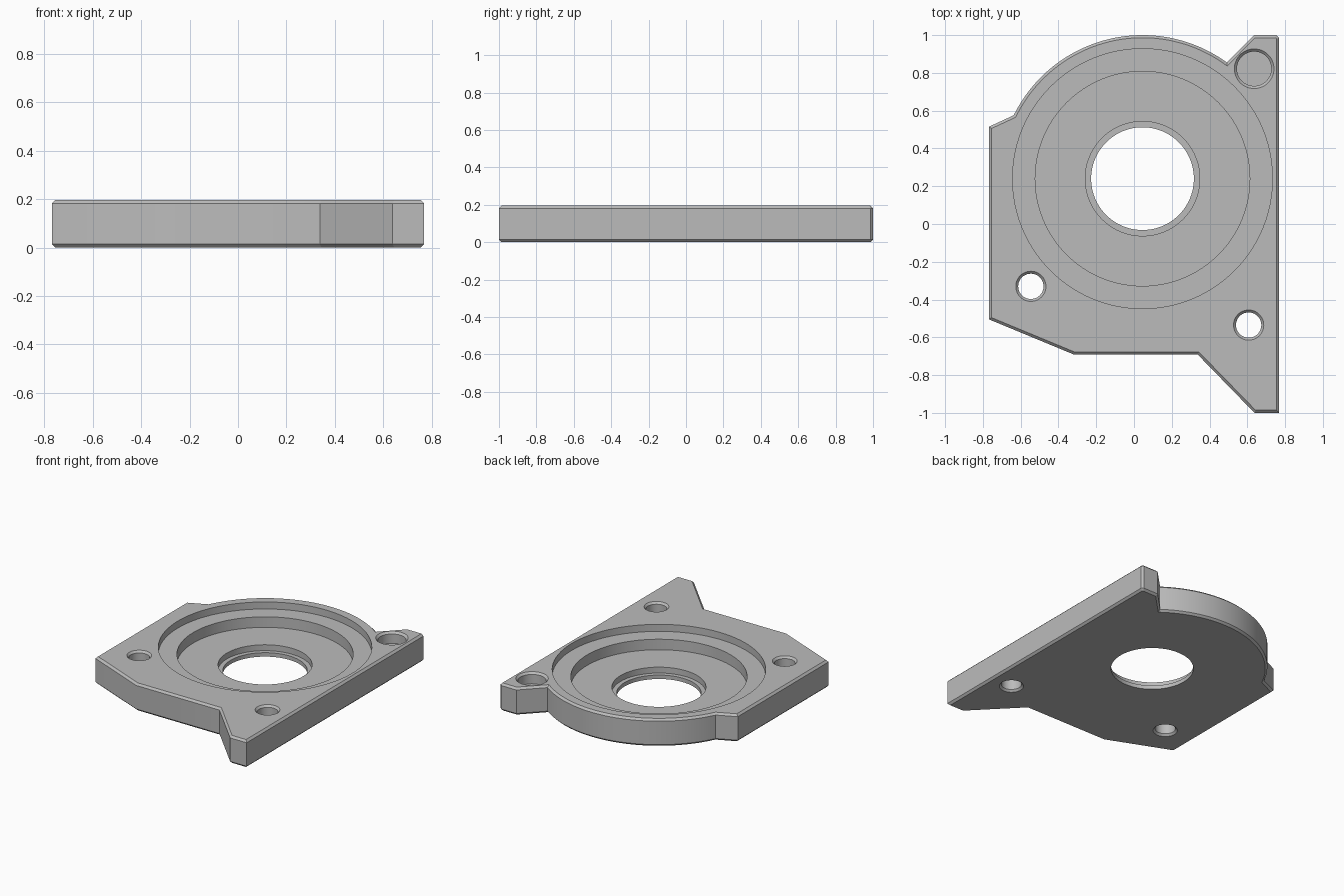
import bpy, bmesh
from math import sin, cos, pi, radians

cube = bpy.data.objects.get("Cube")
if cube:
    bpy.data.objects.remove(cube, do_unlink=True)

HEIGHT = 0.195
CHAMFER = 0.014
BORE = (0.045, 0.24)

grey = bpy.data.materials.new("plain grey")
grey.use_nodes = True
colour = (0.5, 0.5, 0.5, 1)
grey.diffuse_color = colour
grey.node_tree.nodes["Principled BSDF"].inputs["Base Color"].default_value = colour


def make_object(name, bm):
    bmesh.ops.recalc_face_normals(bm, faces=bm.faces)
    mesh = bpy.data.meshes.new(name)
    bm.to_mesh(mesh)
    bm.free()
    mesh.materials.append(grey)
    obj = bpy.data.objects.new(name, mesh)
    bpy.context.collection.objects.link(obj)
    return obj


def turned_cutter(name, centre, profile, sides=96):
    """Closed solid turned from (radius, z) pairs, listed bottom to top."""
    bm = bmesh.new()
    rings = []
    for r, z in profile:
        rings.append([bm.verts.new((centre[0] + r * cos(2 * pi * i / sides),
                                    centre[1] + r * sin(2 * pi * i / sides), z))
                      for i in range(sides)])
    for low, high in zip(rings, rings[1:]):
        for i in range(sides):
            j = (i + 1) % sides
            bm.faces.new((low[i], low[j], high[j], high[i]))
    bm.faces.new(rings[0])
    bm.faces.new(rings[-1])
    return make_object(name, bm)


# Plate outline, with a round lobe at the back
outline = [(0.768, -1), (0.768, 0.986), (0.754, 1), (0.635, 1)]
STEPS = 48
for i in range(STEPS + 1):
    a = radians(54 + (153.8 - 54) * i / STEPS)
    outline.append((BORE[0] + 0.76 * cos(a), BORE[1] + 0.76 * sin(a)))
outline += [(-0.768, 0.515), (-0.768, -0.505), (-0.316, -0.692),
            (0.338, -0.692), (0.638, -1)]

bm = bmesh.new()
base = bm.faces.new([bm.verts.new((x, y, 0)) for x, y in outline])
top = bmesh.ops.extrude_face_region(bm, geom=[base])
bmesh.ops.translate(bm, vec=(0, 0, HEIGHT),
                    verts=[g for g in top["geom"] if isinstance(g, bmesh.types.BMVert)])
bmesh.ops.recalc_face_normals(bm, faces=bm.faces)

# Chamfer around the top and bottom rims
rims = [e for e in bm.edges if abs(e.verts[0].co.z - e.verts[1].co.z) < 0.001]
bmesh.ops.bevel(bm, geom=rims, offset=CHAMFER, segments=1, profile=0.5, affect='EDGES')
plate = make_object("mounting_plate", bm)

# Stepped round recess with the central bore
OVER = 0.1
cutters = [turned_cutter("bore_cutter", BORE, [
    (0.272, -OVER), (0.272, 0.028), (0.303, 0.028), (0.303, 0.07),
    (0.568, 0.07), (0.568, 0.145), (0.688, 0.145), (0.688, HEIGHT + OVER)])]

# Two through holes, chamfered at both ends
for side, centre in (("right", (-0.546, -0.33)), ("left", (0.607, -0.535))):
    cutters.append(turned_cutter(side + "_hole_cutter", centre, [
        (0.08, -OVER), (0.08, 0), (0.067, 0.014), (0.067, HEIGHT - 0.014),
        (0.08, HEIGHT), (0.08, HEIGHT + OVER)], 48))

# Blind pocket in the back corner
cutters.append(turned_cutter("pocket_cutter", (0.636, 0.822), [
    (0.091, HEIGHT - 0.08), (0.091, HEIGHT - 0.014),
    (0.105, HEIGHT), (0.105, HEIGHT + OVER)], 48))

# Apply the cuts and clear the helpers
bpy.context.view_layer.objects.active = plate
for cutter in cutters:
    cutter.hide_render = True
    cut = plate.modifiers.new("cut", 'BOOLEAN')
    cut.operation = 'DIFFERENCE'
    cut.solver = 'EXACT'
    cut.object = cutter
    bpy.ops.object.modifier_apply(modifier=cut.name)
    bpy.data.objects.remove(cutter, do_unlink=True)

bpy.ops.object.select_all(action='DESELECT')
plate.select_set(True)
bpy.ops.object.shade_smooth_by_angle(angle=radians(30))
